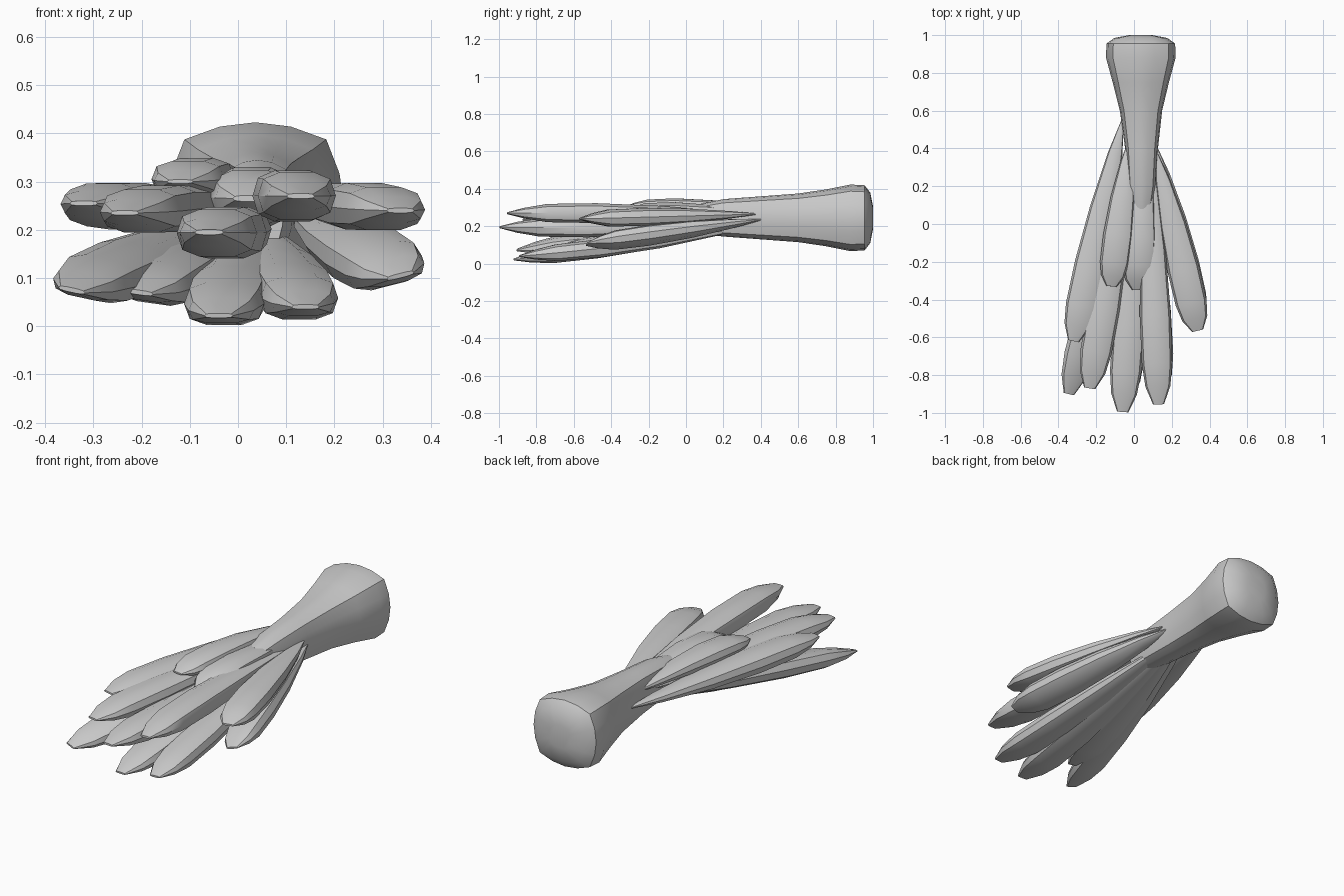
import bpy, bmesh, math
from mathutils import Vector, Matrix

cube = bpy.data.objects.get("Cube")
if cube:
    bpy.data.objects.remove(cube, do_unlink=True)

grey = bpy.data.materials.new("plain grey")
grey.use_nodes = True
grey.diffuse_color = (0.6, 0.6, 0.6, 1)
grey.node_tree.nodes["Principled BSDF"].inputs["Base Color"].default_value = (0.6, 0.6, 0.6, 1)


def loft(name, rings, angle):
    """Skin a list of point rings, closing both ends."""
    bm = bmesh.new()
    loops = [[bm.verts.new(p) for p in ring] for ring in rings]
    n = len(loops[0])
    for a, b in zip(loops, loops[1:]):
        for i in range(n):
            j = (i + 1) % n
            bm.faces.new((a[i], a[j], b[j], b[i]))
    bm.faces.new(loops[0])
    bm.faces.new(loops[-1])
    bmesh.ops.recalc_face_normals(bm, faces=bm.faces)
    mesh = bpy.data.meshes.new(name)
    bm.to_mesh(mesh)
    bm.free()
    mesh.materials.append(grey)
    obj = bpy.data.objects.new(name, mesh)
    bpy.context.collection.objects.link(obj)
    bpy.ops.object.select_all(action='DESELECT')
    obj.select_set(True)
    bpy.context.view_layer.objects.active = obj
    bpy.ops.object.shade_smooth_by_angle(angle=math.radians(angle))


# Stump: four bulging sides meeting at corner edges
def stump_ring(y, x, z, half_w, half_h):
    ring = []
    for side in range(4):
        for k in range(4):
            u = k / 2 - 1
            px, pz = u * 0.8, -1 + 0.2 * u * u
            for _ in range(side):
                px, pz = -pz, px
            ring.append((x + px * half_w, y, z + pz * half_h))
    return ring


stump = [(0.08, 0.04, 0.24, 0.055, 0.08), (0.2, 0.04, 0.245, 0.075, 0.1),
         (0.4, 0.04, 0.245, 0.087, 0.115), (0.6, 0.037, 0.245, 0.112, 0.13),
         (0.75, 0.036, 0.245, 0.149, 0.152), (0.88, 0.036, 0.245, 0.184, 0.178),
         (0.955, 0.036, 0.245, 0.182, 0.174), (0.985, 0.036, 0.245, 0.14, 0.135),
         (1.0, 0.036, 0.245, 0.06, 0.06)]
loft("stump", [stump_ring(*s) for s in stump], 40)

# Feather outline: distance along, width, thickness
PROFILE = [(0, 0.08, 0.08), (0.15, 0.45, 0.42), (0.4, 0.82, 0.82), (0.65, 1, 1),
           (0.84, 0.98, 0.92), (0.93, 0.8, 0.55), (1, 0.35, 0.1)]


def feather(name, root, tip, width=0.17, thick=0.1, roll=0, arch=0.0):
    root, tip = Vector(root), Vector(tip)
    along = (tip - root).normalized()
    side = along.cross(Vector((0, 0, 1))).normalized()
    side = Matrix.Rotation(math.radians(roll), 3, along) @ side
    up = side.cross(along)
    rings = []
    for t, w, h in PROFILE:
        centre = root.lerp(tip, t) + Vector((0, 0, arch * math.sin(math.pi * t)))
        ring = []
        for i in range(10):
            a = math.tau * i / 10
            c, s = math.cos(a), math.sin(a)
            c = math.copysign(abs(c) ** 0.7, c)
            s = math.copysign(abs(s) ** 0.7, s)
            ring.append(centre + side * c * w * width / 2 + up * s * h * thick / 2)
        rings.append(ring)
    loft(name, rings, 35)


# Upper layer
feather("upper_feather_right_outer", (-0.06, 0.55, 0.25), (-0.32, -0.62, 0.255), 0.17, 0.1, 0, -0.005)
feather("upper_feather_right_inner", (-0.02, 0.35, 0.26), (-0.235, -0.87, 0.235), 0.17)
feather("top_feather_right", (-0.02, 0.45, 0.285), (-0.12, -0.33, 0.3), 0.155, 0.085, 0, 0.015)
feather("top_feather_middle", (0.05, 0.45, 0.25), (0.02, -0.35, 0.265), 0.175, 0.125, 0, 0.01)
feather("upper_feather_left_inner", (0.08, 0.4, 0.25), (0.13, -0.955, 0.27), 0.165, 0.11, 0, 0.008)
feather("upper_feather_left_outer", (0.12, 0.37, 0.265), (0.337, -0.565, 0.24), 0.17)
# Middle feather
feather("middle_feather", (0.04, 0.35, 0.23), (-0.06, -0.995, 0.195), 0.17, 0.11, 0, -0.015)
# Lower layer
feather("lower_feather_right_outer", (0, 0.4, 0.22), (-0.345, -0.9, 0.075), 0.165, 0.1, -12)
feather("lower_feather_right_inner", (0.01, 0.35, 0.2), (-0.205, -0.72, 0.07), 0.17, 0.1, -8)
feather("lower_feather_middle", (0.03, 0.35, 0.2), (-0.04, -0.92, 0.022), 0.17, 0.1, 0, -0.008)
feather("lower_feather_left_inner", (0.06, 0.35, 0.2), (0.14, -0.89, 0.04), 0.165, 0.1, 0, -0.015)
feather("lower_feather_left_outer", (0.12, 0.4, 0.235), (0.337, -0.53, 0.105), 0.17, 0.1, 14)
